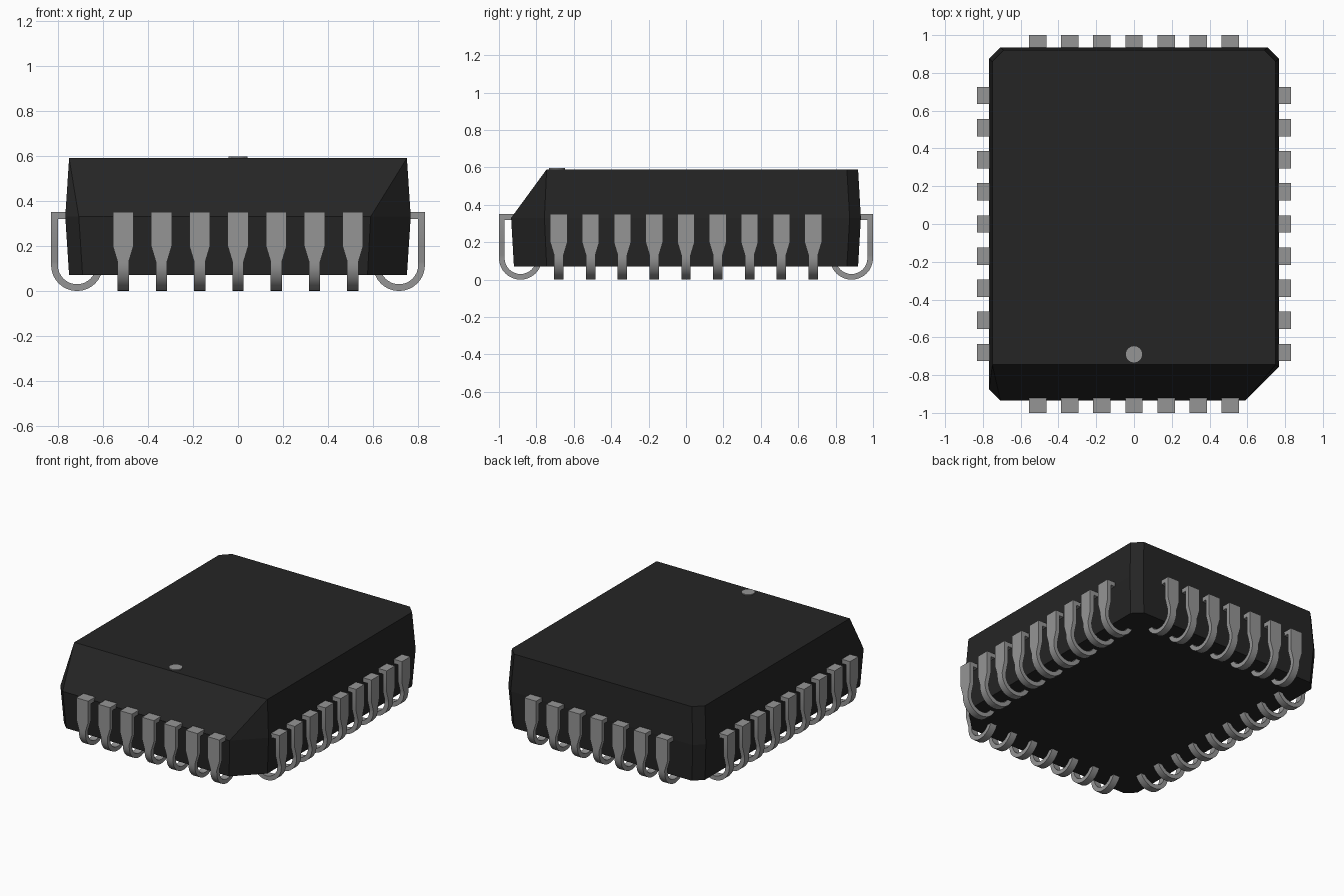
import bpy, bmesh, math

cube = bpy.data.objects.get("Cube")
if cube:
    bpy.data.objects.remove(cube, do_unlink=True)


def material(name, value):
    m = bpy.data.materials.new(name)
    m.use_nodes = True
    m.diffuse_color = (value, value, value, 1)
    bsdf = m.node_tree.nodes["Principled BSDF"]
    bsdf.inputs["Base Color"].default_value = (value, value, value, 1)
    bsdf.inputs["Roughness"].default_value = 0.6
    return m


BLACK = material("black plastic", 0.018)
GREY = material("grey metal", 0.30)


def finish_mesh(bm, name, mat, smooth=False):
    bmesh.ops.recalc_face_normals(bm, faces=bm.faces)
    me = bpy.data.meshes.new(name)
    bm.to_mesh(me)
    bm.free()
    me.materials.append(mat)
    if smooth:
        me.shade_smooth()
        me.set_sharp_from_angle(angle=math.radians(30))
    return me


def add_object(name, me):
    ob = bpy.data.objects.new(name, me)
    bpy.context.collection.objects.link(ob)
    return ob


# Chip body: three outlines, with a large key chamfer at the front left corner
def outline(x, y, key, cut=0.06):
    return [(-x + cut, -y), (x - key, -y), (x, -y + key), (x, y - cut),
            (x - cut, y), (-x + cut, y), (-x, y - cut), (-x, -y + cut)]


BOTTOM_Z, MID_Z, TOP_Z = 0.07, 0.33, 0.59
lower = outline(0.75, 0.92, 0.175)
middle = outline(0.767, 0.935, 0.178)
upper = outline(0.75, 0.92, 0.175)
# The front of the top is cut back to one straight edge
upper[0] = upper[7] = (-0.75, -0.745)
upper[1] = upper[2] = (0.75, -0.745)

bm = bmesh.new()
rings = [[bm.verts.new((x, y, z)) for x, y in ring]
         for ring, z in ((lower, BOTTOM_Z), (middle, MID_Z), (upper, TOP_Z))]
for a, b in zip(rings, rings[1:]):
    for i in range(8):
        j = (i + 1) % 8
        bm.faces.new((a[i], a[j], b[j], b[i]))
bm.faces.new(rings[0])
bm.faces.new(rings[2])
bmesh.ops.remove_doubles(bm, verts=bm.verts, dist=0.0005)
add_object("chip_body", finish_mesh(bm, "chip_body", BLACK))

# Round pin-one marker on the top
bm = bmesh.new()
bmesh.ops.create_cone(bm, cap_ends=True, segments=32, radius1=0.043,
                      radius2=0.043, depth=0.008)
marker = add_object("pin_one_marker", finish_mesh(bm, "pin_one_marker", GREY, True))
marker.location = (0, -0.69, TOP_Z + 0.003)

# J-shaped lead: outer face at local x = 0, body towards -x
THICK, RADIUS, WIDE, NARROW = 0.03, 0.115, 0.046, 0.025
sections = [  # outer point, inner point, half width
    ((-0.10, 0.35), (-0.10, 0.32), WIDE),
    ((0, 0.35), (-THICK, 0.32), WIDE),
    ((0, 0.20), (-THICK, 0.20), WIDE),
    ((0, 0.13), (-THICK, 0.13), NARROW),
]
STEPS = 16
for i in range(STEPS + 1):
    t = math.pi * i / STEPS
    outer, inner = [(-RADIUS + r * math.cos(t), RADIUS - r * math.sin(t))
                    for r in (RADIUS, RADIUS - THICK)]
    sections.append((outer, inner, NARROW))

bm = bmesh.new()
loops = []
for (ox, oz), (ix, iz), w in sections:
    loops.append([bm.verts.new(p) for p in
                  ((ox, -w, oz), (ox, w, oz), (ix, w, iz), (ix, -w, iz))])
for a, b in zip(loops, loops[1:]):
    for i in range(4):
        j = (i + 1) % 4
        bm.faces.new((a[i], a[j], b[j], b[i]))
bm.faces.new(loops[0])
bm.faces.new(loops[-1])
lead_mesh = finish_mesh(bm, "lead", GREY, True)

# Rows of leads on all four sides
PITCH = 0.17
for side, angle, count, reach in (("left", 0, 9, 0.83), ("back", 90, 7, 1.0),
                                  ("right", 180, 9, 0.83), ("front", 270, 7, 1.0)):
    a = math.radians(angle)
    for i in range(count):
        s = (i - (count - 1) / 2) * PITCH
        lead = add_object(f"{side}_lead_{i + 1}", lead_mesh)
        lead.location = (reach * math.cos(a) - s * math.sin(a),
                         reach * math.sin(a) + s * math.cos(a), 0)
        lead.rotation_euler.z = a
